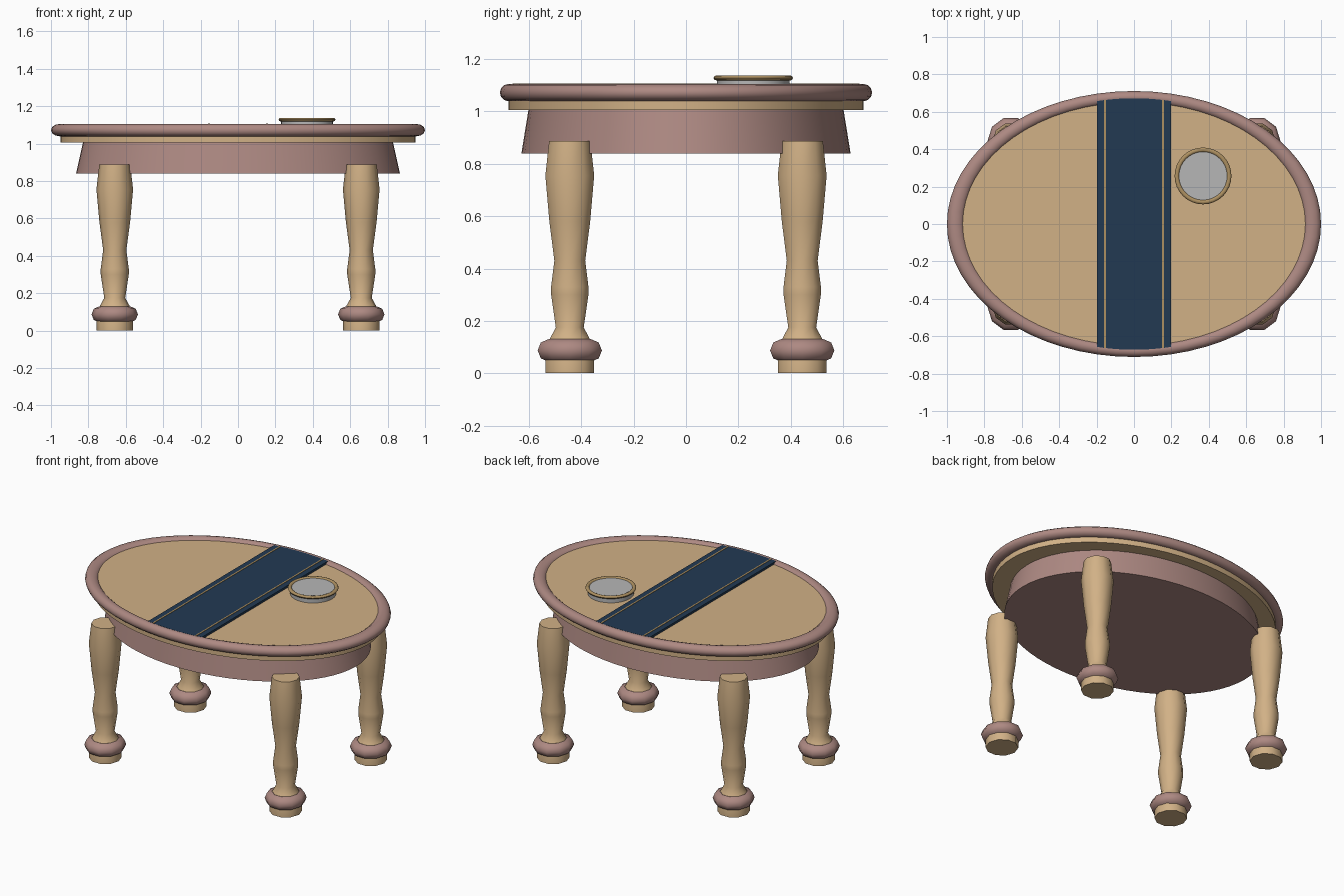
import bpy, bmesh, math

cube = bpy.data.objects.get("Cube")
if cube:
    bpy.data.objects.remove(cube, do_unlink=True)


def material(name, r, g, b):
    m = bpy.data.materials.new(name)
    m.use_nodes = True
    m.diffuse_color = (r, g, b, 1)
    m.node_tree.nodes["Principled BSDF"].inputs["Base Color"].default_value = (r, g, b, 1)
    return m


TAN = material("tan_wood", 0.64, 0.44, 0.24)
ROSE = material("rose_wood", 0.42, 0.25, 0.225)
NAVY = material("navy_cloth", 0.016, 0.042, 0.086)
GOLD = material("gold_trim", 0.42, 0.28, 0.12)
GREY = material("grey_plate", 0.47, 0.47, 0.47)


def finish(bm, name, mat, angle=45):
    bmesh.ops.recalc_face_normals(bm, faces=bm.faces)
    mesh = bpy.data.meshes.new(name)
    bm.to_mesh(mesh)
    bm.free()
    mesh.materials.append(mat)
    ob = bpy.data.objects.new(name, mesh)
    bpy.context.collection.objects.link(ob)
    bpy.ops.object.select_all(action='DESELECT')
    ob.select_set(True)
    bpy.context.view_layer.objects.active = ob
    bpy.ops.object.shade_smooth_by_angle(angle=math.radians(angle))
    return ob


def lathe(name, profile, mat, sides, centre=(0, 0), ratio=1.0, loop=False):
    """Spin (radius, z) points round z; ratio squashes y; loop makes a ring."""
    bm = bmesh.new()
    rings = []
    for r, z in profile:
        turns = [2 * math.pi * i / sides for i in range(sides)]
        rings.append([bm.verts.new((centre[0] + r * math.cos(a),
                                    centre[1] + r * ratio * math.sin(a), z)) for a in turns])
    pairs = list(zip(rings, rings[1:]))
    if loop:
        pairs.append((rings[-1], rings[0]))
    else:
        bm.faces.new(rings[0])
        bm.faces.new(rings[-1])
    for low, high in pairs:
        for i in range(sides):
            j = (i + 1) % sides
            bm.faces.new((low[i], low[j], high[j], high[i]))
    return finish(bm, name, mat)


def round_section(radius, z, half_width, half_height, count):
    angles = [2 * math.pi * i / count for i in range(count)]
    return [(radius + half_width * math.cos(a), z + half_height * math.sin(a)) for a in angles]


def strip(name, x0, x1, z0, z1, mat, cuts=10):
    """Band across the table whose ends follow the oval rim."""
    bm = bmesh.new()
    rows = []
    for i in range(cuts + 1):
        x = x0 + (x1 - x0) * i / cuts
        y = 0.672 * math.sqrt(1 - (x / 0.945) ** 2)
        rows.append((bm.verts.new((x, -y, z1)), bm.verts.new((x, y, z1))))
    top = [bm.faces.new((a[0], b[0], b[1], a[1])) for a, b in zip(rows, rows[1:])]
    out = bmesh.ops.extrude_face_region(bm, geom=top, use_keep_orig=True)
    for v in out["geom"]:
        if isinstance(v, bmesh.types.BMVert):
            v.co.z = z0
    finish(bm, name, mat, 30)


# Oval top, padded rim and flared apron
lathe("table_top", [(0.95, 1.005), (0.95, 1.09)], TAN, 64, ratio=0.713)
lathe("table_rim", round_section(0.954, 1.072, 0.046, 0.033, 12), ROSE, 64,
      ratio=0.711, loop=True)
lathe("apron", [(0.866, 0.84), (0.829, 1.006)], ROSE, 64, ratio=0.726)

# Cloth runner with two trim lines
strip("runner", -0.197, 0.197, 1.085, 1.104, NAVY)
for side, x in (("right", -0.156), ("left", 0.156)):
    strip(side + "_runner_trim", x - 0.005, x + 0.005, 1.1, 1.106, GOLD, 2)

# Small dish with a trim ring
DISH = (0.369, 0.257)
lathe("dish", [(0.138, 1.085), (0.138, 1.13)], GREY, 32, DISH)
lathe("dish_ring", round_section(0.14, 1.128, 0.012, 0.01, 8), GOLD, 32, DISH, loop=True)

# Turned legs with a ring above each foot
LEG = [(0.098, 0), (0.098, 0.09), (0.078, 0.135), (0.056, 0.175), (0.075, 0.3), (0.075, 0.33),
       (0.062, 0.43), (0.082, 0.58), (0.098, 0.755), (0.083, 0.887)]
for end, y in (("front", -0.444), ("back", 0.444)):
    for side, x in (("right", -0.659), ("left", 0.659)):
        name = end + "_" + side
        lathe(name + "_leg", LEG, TAN, 10, (x, y))
        lathe(name + "_leg_ring", round_section(0.082, 0.087, 0.042, 0.043, 8), ROSE, 10,
              (x, y), ratio=1.04, loop=True)
